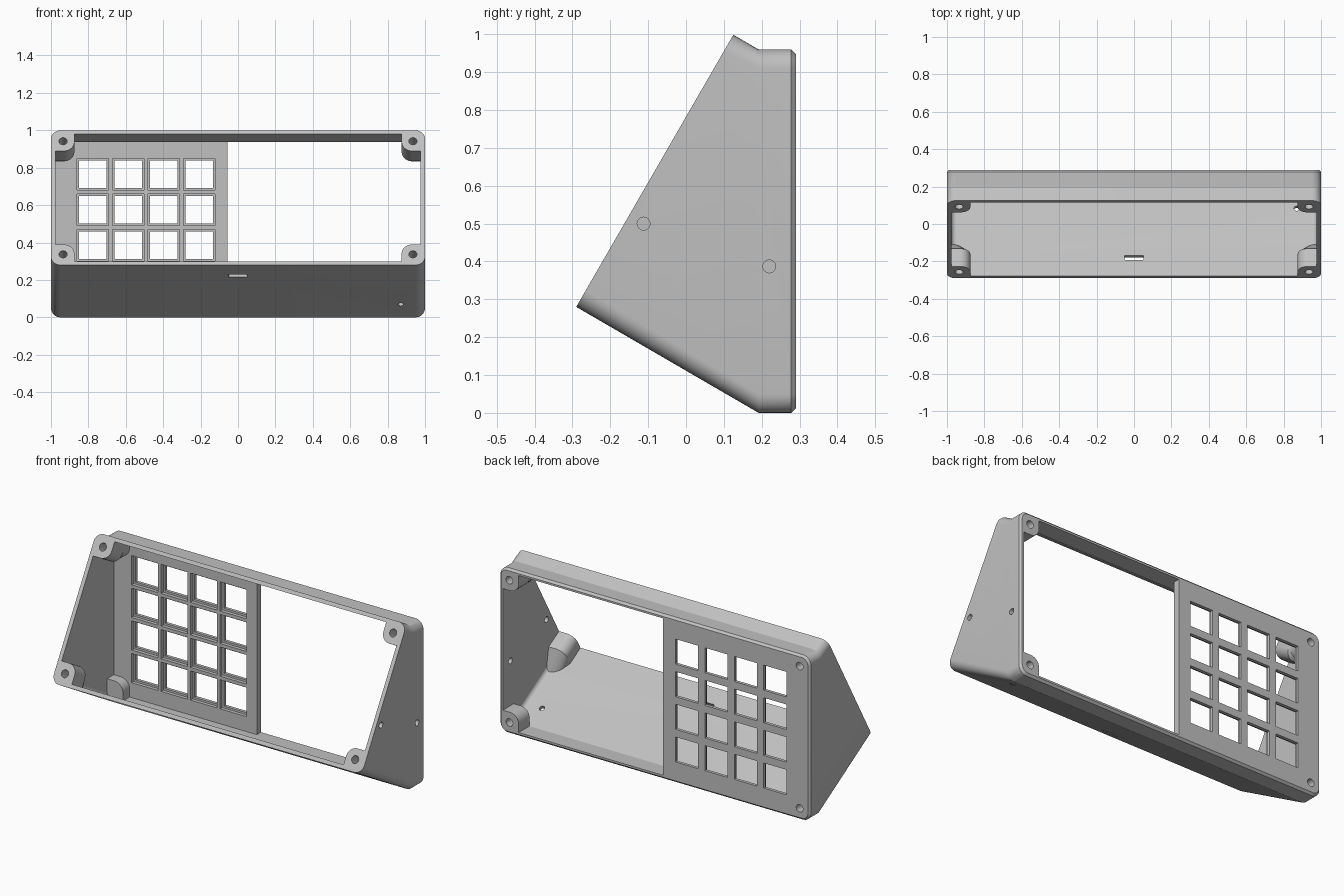
import bpy, bmesh, math
from mathutils import Vector

cube = bpy.data.objects.get("Cube")
if cube:
    bpy.data.objects.remove(cube, do_unlink=True)

COS, SIN = math.cos(math.radians(30)), 0.5
SLOPE_LEN = 0.83      # length of the tilted front opening
BACK_H = 0.96         # height of the upright back
WALL = 0.023
R = 0.05


def tilted(x, s, d):
    """Point s up the tilted front plane and d behind it."""
    return Vector((x, -0.29 + SIN * s + COS * d, 0.28 + COS * s - SIN * d))


def upright(x, z, y):
    return Vector((x, y, z))


def ring(place, x0, x1, v0, v1, depth, r):
    """Rounded rectangle placed on the tilted or upright frame."""
    pts = []
    corners = ((x1 - r, v1 - r), (x0 + r, v1 - r), (x0 + r, v0 + r), (x1 - r, v0 + r))
    for i, (cx, cv) in enumerate(corners):
        for k in range(9):
            a = math.radians(90 * (i + k / 8))
            pts.append(place(cx + r * math.cos(a), cv + r * math.sin(a), depth))
    return pts


def circle(place, x, v, depth, r):
    angles = [math.tau * k / 24 for k in range(24)]
    return [place(x + r * math.cos(a), v + r * math.sin(a), depth) for a in angles]


def loft(name, *stacks):
    """One object holding a closed loft for each stack of rings."""
    bm = bmesh.new()
    for rings in stacks:
        part = [[bm.verts.new(p) for p in pts] for pts in rings]
        n = len(part[0])
        faces = [bm.faces.new(part[0]), bm.faces.new(part[-1][::-1])]
        for a, b in zip(part, part[1:]):
            for i in range(n):
                j = (i + 1) % n
                faces.append(bm.faces.new((a[j], a[i], b[i], b[j])))
        bmesh.ops.recalc_face_normals(bm, faces=faces)
    mesh = bpy.data.meshes.new(name)
    bm.to_mesh(mesh)
    bm.free()
    obj = bpy.data.objects.new(name, mesh)
    bpy.context.collection.objects.link(obj)
    return obj


def box(x0, x1, z0, z1, y0, y1):
    corners = ((x1, z1), (x0, z1), (x0, z0), (x1, z0))
    return [[upright(x, z, y) for x, z in corners] for y in (y0, y1)]


def cut(target, cutter):
    mod = target.modifiers.new("cut", 'BOOLEAN')
    mod.operation, mod.solver, mod.object = 'DIFFERENCE', 'EXACT', cutter
    bpy.context.view_layer.objects.active = target
    bpy.ops.object.modifier_apply(modifier=mod.name)
    bpy.data.objects.remove(cutter, do_unlink=True)


# Outer body: tilted front, upright back with a small chamfer
C = 0.012
case = loft("keypad_enclosure", [
    ring(tilted, -1, 1, 0, SLOPE_LEN, 0, R),
    ring(upright, -1, 1, 0, BACK_H, 0.192, R),
    ring(upright, -1, 1, 0, BACK_H, 0.29 - C, R),
    ring(upright, -1 + C, 1 - C, C, BACK_H - C, 0.29, R - C)])

# Cavity open at the front and back
X = 1 - WALL
cavity = loft("cavity", [
    ring(tilted, -X, X, WALL, SLOPE_LEN - WALL, -0.05, R - WALL),
    ring(upright, -X, X, WALL, BACK_H - WALL, 0.192, R - WALL),
    ring(upright, -X, X, WALL, BACK_H - WALL, 0.35, R - WALL)])

# Key panel fills one half of the back
cut(cavity, loft("panel", box(-1.1, -0.055, -0.1, 1.1, 0.252, 0.4)))


def post_span(height, top):
    return (height - 0.126, height + 0.1) if top else (-0.1, 0.126)


# Corner screw posts; the front ones taper back into the wall
for side in (-1, 1):
    x0, x1 = sorted((side * 0.875, side * 1.1))
    for top in (False, True):
        a, b = post_span(SLOPE_LEN, top)
        shift = 0.12 if top else -0.12
        cut(cavity, loft("front_post", [
            ring(tilted, x0, x1, a, b, -0.1, 0.055),
            ring(tilted, x0, x1, a, b, 0.11, 0.055),
            ring(tilted, x0 + side * 0.05, x1 + side * 0.05, a + shift, b + shift, 0.21, 0.055)]))
        a, b = post_span(BACK_H, top)
        cut(cavity, loft("back_post", [
            ring(upright, x0, x1, a, b, 0.19, 0.055),
            ring(upright, x0, x1, a, b, 0.45, 0.055)]))
cut(case, cavity)

# Screw holes
holes = []
for x in (-0.935, 0.935):
    for s in (0.066, SLOPE_LEN - 0.066):
        holes.append([circle(tilted, x, s, d, 0.022) for d in (-0.05, 0.09)])
    for z in (0.066, BACK_H - 0.066):
        holes.append([circle(upright, x, z, y, 0.022) for y in (0.21, 0.35)])
cut(case, loft("screw_holes", *holes))

# Four by four key openings with a recess on the inside
for name, half, y0, y1 in (("key_recess", 0.085, 0.24, 0.272), ("key_hole", 0.073, 0.2, 0.35)):
    cells = []
    for i in range(4):
        for j in range(4):
            x, z = -0.777 + 0.19 * i, 0.195 + 0.19 * j
            cells.append(box(x - half, x + half, z - half, z + half, y0, y1))
    cut(case, loft(name, *cells))


def floor(x, d, s):
    return tilted(x, s, d)


def side_frame(y, z, x):
    return Vector((x, y, z))


# Cable slot and small hole in the sloping floor, two holes in the left side
cut(case, loft("cable_slot", [
    ring(floor, -0.05, 0.05, 0.101, 0.129, s, 0.004) for s in (-0.05, 0.06)]))
cut(case, loft("small_holes",
    [circle(floor, 0.87, 0.42, s, 0.015) for s in (-0.05, 0.06)],
    [circle(side_frame, -0.112, 0.5, x, 0.017) for x in (0.9, 1.1)],
    [circle(side_frame, 0.22, 0.387, x, 0.017) for x in (0.9, 1.1)]))

# Grey plastic
grey = bpy.data.materials.new("grey_plastic")
grey.use_nodes = True
colour = (0.53, 0.53, 0.53, 1)
grey.diffuse_color = colour
grey.node_tree.nodes["Principled BSDF"].inputs["Base Color"].default_value = colour
case.data.materials.clear()
case.data.materials.append(grey)
for poly in case.data.polygons:
    poly.material_index = 0

bpy.ops.object.select_all(action='DESELECT')
case.select_set(True)
bpy.context.view_layer.objects.active = case
bpy.ops.object.shade_smooth_by_angle(angle=math.radians(25))
